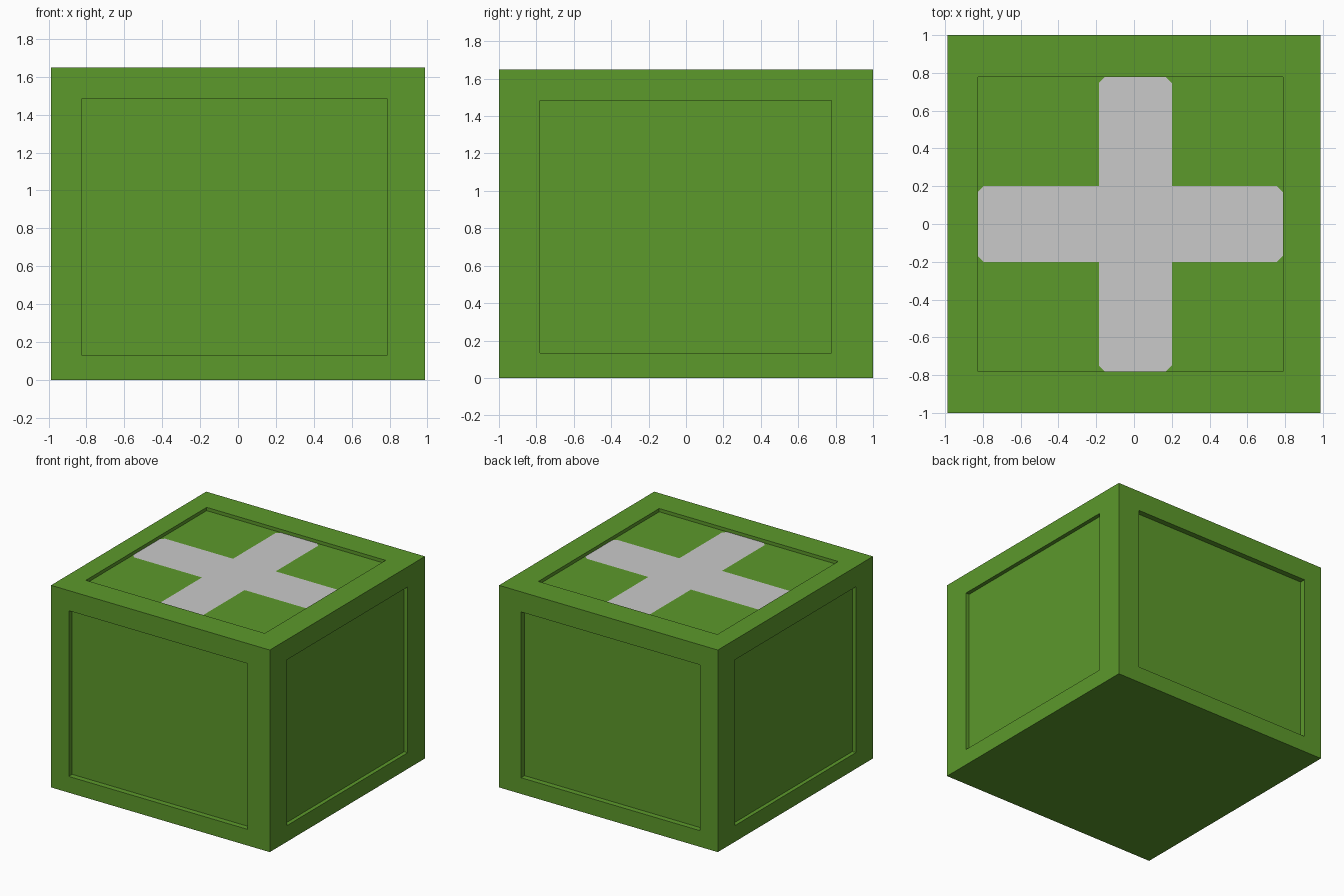
import bpy, bmesh
from mathutils import Vector

if "Cube" in bpy.data.objects:
    bpy.data.objects.remove(bpy.data.objects["Cube"])

LO = Vector((-0.987, -1.0, 0.0))
HI = Vector((0.987, 1.0, 1.648))
# recessed panel limits on every side
PLO = Vector((-0.827, -0.78, 0.132))
PHI = Vector((0.788, 0.777, 1.484))
DEPTH = (0.032, 0.045, 0.027)          # recess depth by facing axis
ARM_LO, ARM_HI, CHAMFER = (-0.185, -0.2), (0.2, 0.2), 0.03


def material(name, color):
    m = bpy.data.materials.new(name)
    m.diffuse_color = (*color, 1)
    m.use_nodes = True
    m.node_tree.nodes["Principled BSDF"].inputs["Base Color"].default_value = m.diffuse_color
    return m


def recess(bm, face):
    """Cut a sunken panel into a side and return its floor face."""
    n = face.normal.copy()
    axis = max(range(3), key=lambda i: abs(n[i]))
    mid = (LO + HI) / 2
    for step, depth in ((0.1, 0), (0.02, DEPTH[axis])):
        bmesh.ops.inset_individual(bm, faces=[face], thickness=step, depth=0)
        for v in face.verts:
            for i in range(3):
                if i != axis:
                    v.co[i] = PHI[i] if v.co[i] > mid[i] else PLO[i]
            v.co -= n * depth
    return face


def cut(bm, faces, point, normal):
    geom = set(faces) | {e for f in faces for e in f.edges} | {v for f in faces for v in f.verts}
    bmesh.ops.bisect_plane(bm, geom=list(geom), plane_co=point, plane_no=normal, dist=1e-5)


# crate body
bm = bmesh.new()
bmesh.ops.create_cube(bm, size=1)
for v in bm.verts:
    v.co = [HI[i] if v.co[i] > 0 else LO[i] for i in range(3)]
bm.normal_update()
sides = [f for f in bm.faces if f.normal.z > -0.5]
for f in sides:
    recess(bm, f)
bm.normal_update()

# painted cross on the top panel: straight cuts, then clipped arm ends
floor_z = HI.z - DEPTH[2]


def floor_faces():
    return [f for f in bm.faces if all(abs(v.co.z - floor_z) < 1e-4 for v in f.verts)]


def in_arm(p, axis):
    """True if p lies in the arm running across the given axis."""
    return ARM_LO[axis] < p[axis] < ARM_HI[axis]


for axis in (0, 1):
    for value in (ARM_LO[axis], ARM_HI[axis]):
        co, no = Vector((0, 0, floor_z)), Vector((0, 0, 0))
        co[axis], no[axis] = value, 1
        cut(bm, floor_faces(), co, no)

clips = []
for axis in (0, 1):
    other = 1 - axis
    for side, s in ((ARM_LO, -1), (ARM_HI, 1)):
        for end, t in ((PLO, -1), (PHI, 1)):
            co, no = Vector((0, 0, floor_z)), Vector((0, 0, 0))
            co[axis], co[other] = side[axis] - s * CHAMFER, end[other]
            no[axis], no[other] = s, t
            arm = [f for f in floor_faces()
                   if in_arm(f.calc_center_median(), axis)
                   and f.calc_center_median()[other] * t > 0.25]
            cut(bm, arm, co, no)
            clips.append((co, no))

for f in floor_faces():
    c = f.calc_center_median()
    if (in_arm(c, 0) or in_arm(c, 1)) and all((c - co).dot(no) < 0 for co, no in clips):
        f.material_index = 1

bmesh.ops.recalc_face_normals(bm, faces=bm.faces)
mesh = bpy.data.meshes.new("crate")
bm.to_mesh(mesh)
bm.free()
mesh.materials.append(material("green", (0.107, 0.319, 0.024)))
mesh.materials.append(material("light_grey", (0.59, 0.59, 0.59)))
bpy.context.collection.objects.link(bpy.data.objects.new("crate", mesh))
